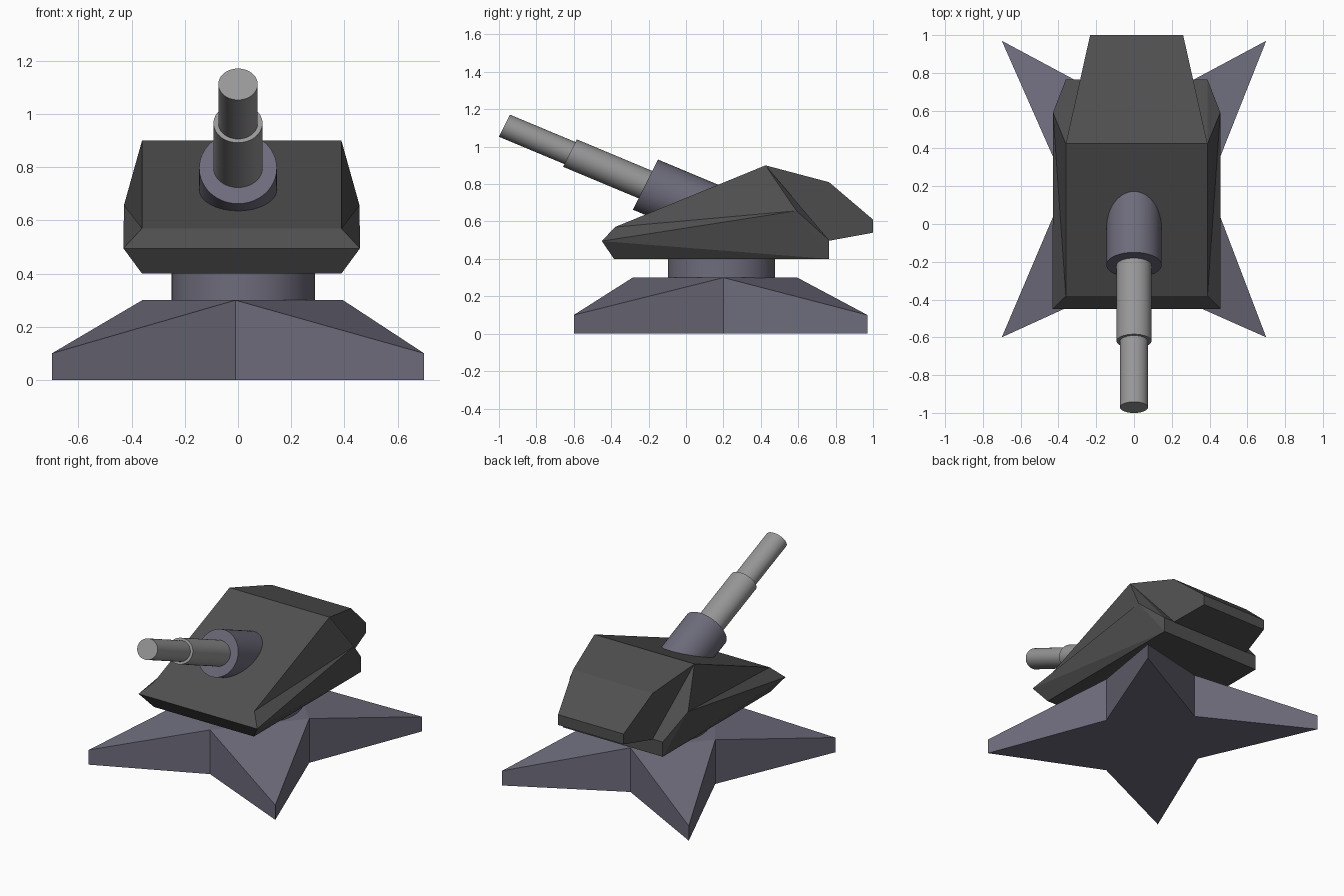
import bpy, math
from mathutils import Vector

cube = bpy.data.objects.get("Cube")
if cube:
    bpy.data.objects.remove(cube, do_unlink=True)


def material(name, rgb):
    m = bpy.data.materials.new(name)
    m.use_nodes = True
    m.diffuse_color = (*rgb, 1)
    m.node_tree.nodes["Principled BSDF"].inputs["Base Color"].default_value = (*rgb, 1)
    return m


slate = material("slate purple", (0.155, 0.15, 0.2))
dark = material("dark grey", (0.08, 0.08, 0.08))
steel = material("steel grey", (0.31, 0.31, 0.31))


def build(name, verts, faces, mat, smooth=False):
    me = bpy.data.meshes.new(name)
    me.from_pydata([tuple(v) for v in verts], [], faces)
    me.materials.append(mat)
    ob = bpy.data.objects.new(name, me)
    bpy.context.collection.objects.link(ob)
    bpy.ops.object.select_all(action='DESELECT')
    bpy.context.view_layer.objects.active = ob
    ob.select_set(True)
    bpy.ops.object.mode_set(mode='EDIT')
    bpy.ops.mesh.select_all(action='SELECT')
    bpy.ops.mesh.normals_make_consistent(inside=False)
    bpy.ops.object.mode_set(mode='OBJECT')
    if smooth:
        bpy.ops.object.shade_smooth_by_angle(angle=math.radians(30))
    return ob


def tube(name, start, end, u, v, mat, n=48):
    """Closed cylinder whose rings are spanned by the half-axes u and v."""
    u, v = Vector(u), Vector(v)
    verts = []
    for c in (Vector(start), Vector(end)):
        for i in range(n):
            a = 2 * math.pi * i / n
            verts.append(c + u * math.cos(a) + v * math.sin(a))
    faces = [(i, (i + 1) % n, n + (i + 1) % n, n + i) for i in range(n)]
    faces += [tuple(range(n))[::-1], tuple(range(n, 2 * n))]
    return build(name, verts, faces, mat, True)


# Four-pointed star base: tips alternate with raised notches
star = [(0.7, -0.6, 0.1), (0.395, 0.2, 0.3), (0.7, 0.97, 0.1), (0, 0.595, 0.3),
        (-0.7, 0.97, 0.1), (-0.36, 0.2, 0.3), (-0.7, -0.6, 0.1), (-0.01, -0.285, 0.3)]
verts = star + [(x, y, 0) for x, y, z in star]
faces = [(i, (i + 1) % 8, 8 + (i + 1) % 8, 8 + i) for i in range(8)]
faces += [((i - 1) % 8, i, (i + 1) % 8) for i in (0, 2, 4, 6)]
faces += [(1, 3, 5, 7), tuple(range(8, 16))]
build("star_base", verts, faces, slate)

# Turning neck
tube("neck", (0.02, 0.19, 0.28), (0.02, 0.19, 0.42), (0.27, 0, 0), (0, 0.287, 0), slate, 64)

# Faceted turret body, one half listed and mirrored about its centre line
CX = 0.014
half = [(0.445, -0.45, 0.495),   # 0 front lip
        (0.375, -0.38, 0.57),    # 1 front slope foot
        (0.375, 0.425, 0.90),    # 2 crest
        (0.375, 0.765, 0.50),    # 3 rear shoulder
        (0.375, 0.765, 0.40),    # 4 rear bottom
        (0.375, -0.385, 0.40),   # 5 front bottom
        (0.443, 0.59, 0.657)]    # 6 side point
verts = [(CX + x, y, z) for x, y, z in half] + [(CX - x, y, z) for x, y, z in half]
side = [(0, 1, 6), (1, 2, 6), (2, 3, 6), (3, 4, 6), (0, 6, 4), (0, 4, 5)]
faces = side + [tuple(i + 7 for i in f) for f in side]
faces += [(i, (i + 1) % 6, 7 + (i + 1) % 6, 7 + i) for i in range(6)]
build("turret_body", verts, faces, dark)

# Tapered rear housing, a side profile whose width shrinks towards the back
profile = [(0.425, 0.90), (0.765, 0.81), (1.0, 0.61), (1.0, 0.54), (0.765, 0.497), (0.55, 0.6)]
n = len(profile)
verts = [(CX + s * (0.375 - 0.224 * (y - 0.425)), y, z) for s in (1, -1) for y, z in profile]
faces = [(i, (i + 1) % n, n + (i + 1) % n, n + i) for i in range(n)]
faces += [tuple(range(n)), tuple(range(n, 2 * n))]
build("rear_housing", verts, faces, dark)

# Gun: three stepped tubes along one raised axis
def axis(y):
    return (0, y, 0.797 - 0.418 * (y + 0.217))


for name, y0, y1, rx, rv, mat in (
        ("gun_sleeve", -0.217, 0.2, 0.146, 0.15, slate),
        ("barrel_rear", -0.62, 0.0, 0.092, 0.082, steel),
        ("barrel_front", -0.971, -0.5, 0.074, 0.066, steel)):
    tube(name, axis(y0), axis(y1), (rx, 0, 0), (0, 0.447 * rv, 0.894 * rv), mat)
